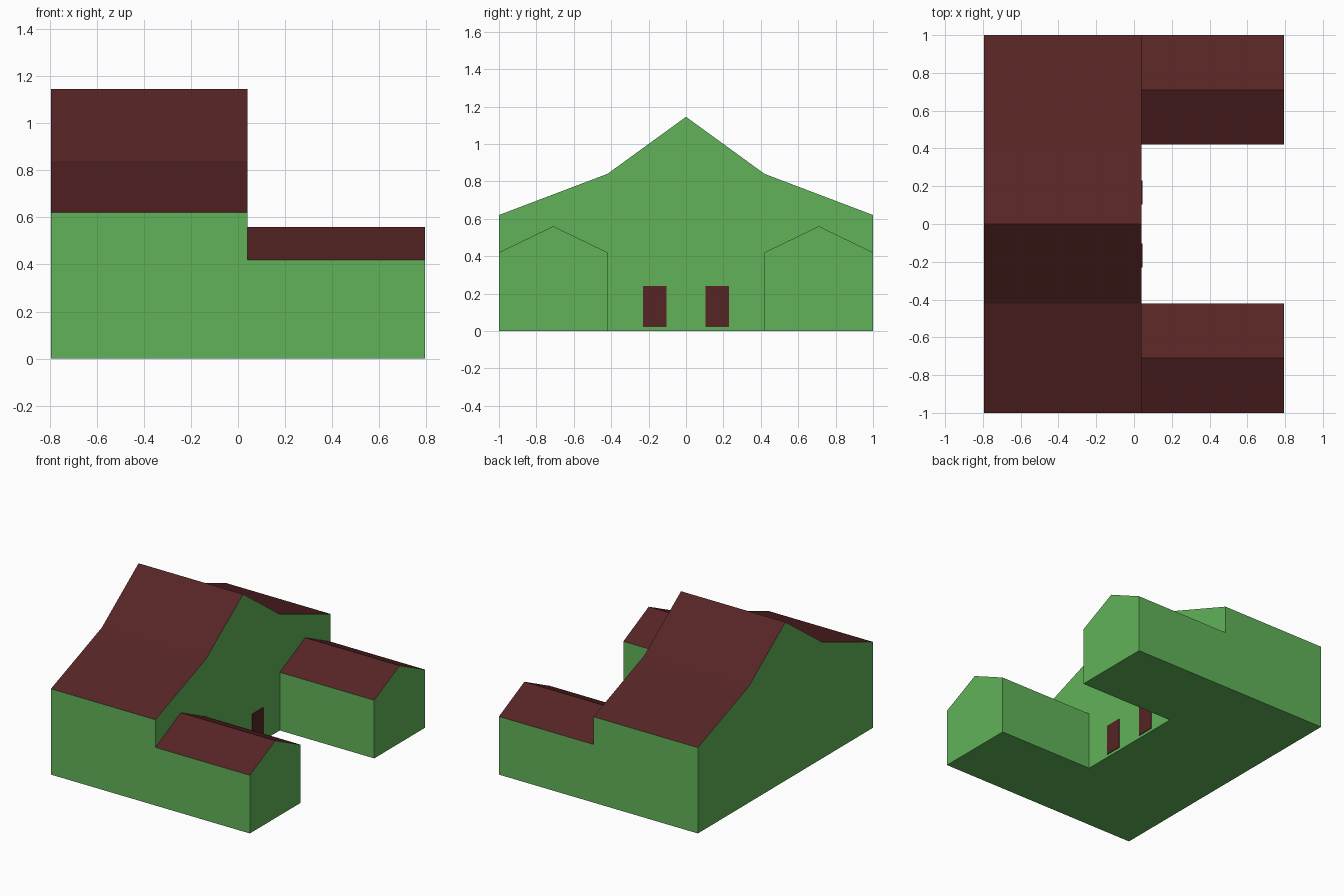
import bpy, bmesh

if "Cube" in bpy.data.objects:
    bpy.data.objects.remove(bpy.data.objects["Cube"])


def material(name, color):
    m = bpy.data.materials.new(name)
    m.diffuse_color = color
    m.use_nodes = True
    m.node_tree.nodes["Principled BSDF"].inputs["Base Color"].default_value = m.diffuse_color
    return m


WALL = material("green_wall", (0.12, 0.45, 0.10, 1))
ROOF = material("dark_red_roof", (0.095, 0.018, 0.018, 1))


def gabled_block(name, profile, x0, x1):
    """Extrude a (y, z) profile along x; upward faces become roof."""
    bm = bmesh.new()
    face = bm.faces.new([bm.verts.new((x0, y, z)) for y, z in profile])
    ext = bmesh.ops.extrude_face_region(bm, geom=[face], use_keep_orig=True)
    verts = [g for g in ext["geom"] if isinstance(g, bmesh.types.BMVert)]
    bmesh.ops.translate(bm, verts=verts, vec=(x1 - x0, 0, 0))
    bmesh.ops.recalc_face_normals(bm, faces=bm.faces)
    bm.normal_update()
    for f in bm.faces:
        f.material_index = 1 if f.normal.z > 0.3 else 0
    mesh = bpy.data.meshes.new(name)
    bm.to_mesh(mesh)
    bm.free()
    mesh.materials.append(WALL)
    mesh.materials.append(ROOF)
    obj = bpy.data.objects.new(name, mesh)
    bpy.context.collection.objects.link(obj)
    return obj


def door(name, y):
    bpy.ops.mesh.primitive_cube_add(size=1, location=(0.0375, y, 0.13))
    obj = bpy.context.object
    obj.name = name
    obj.scale = (0.015, 0.126, 0.22)
    obj.data.materials.append(ROOF)


# Main hall with a two-pitch roof
half = [(1, 0), (1, 0.62), (0.42, 0.84)]
hall = half + [(0, 1.145)] + [(-y, z) for y, z in reversed(half)]
gabled_block("main_hall", hall, -0.795, 0.04)

# Two low gabled wings and two doors, mirrored in y
wing = [(0.42, 0), (0.42, 0.42), (0.71, 0.56), (1, 0.42), (1, 0)]
for side, s in (("front", -1), ("back", 1)):
    gabled_block(side + "_wing", [(s * y, z) for y, z in wing], 0.04, 0.795)
    door(side + "_door", s * 0.167)
